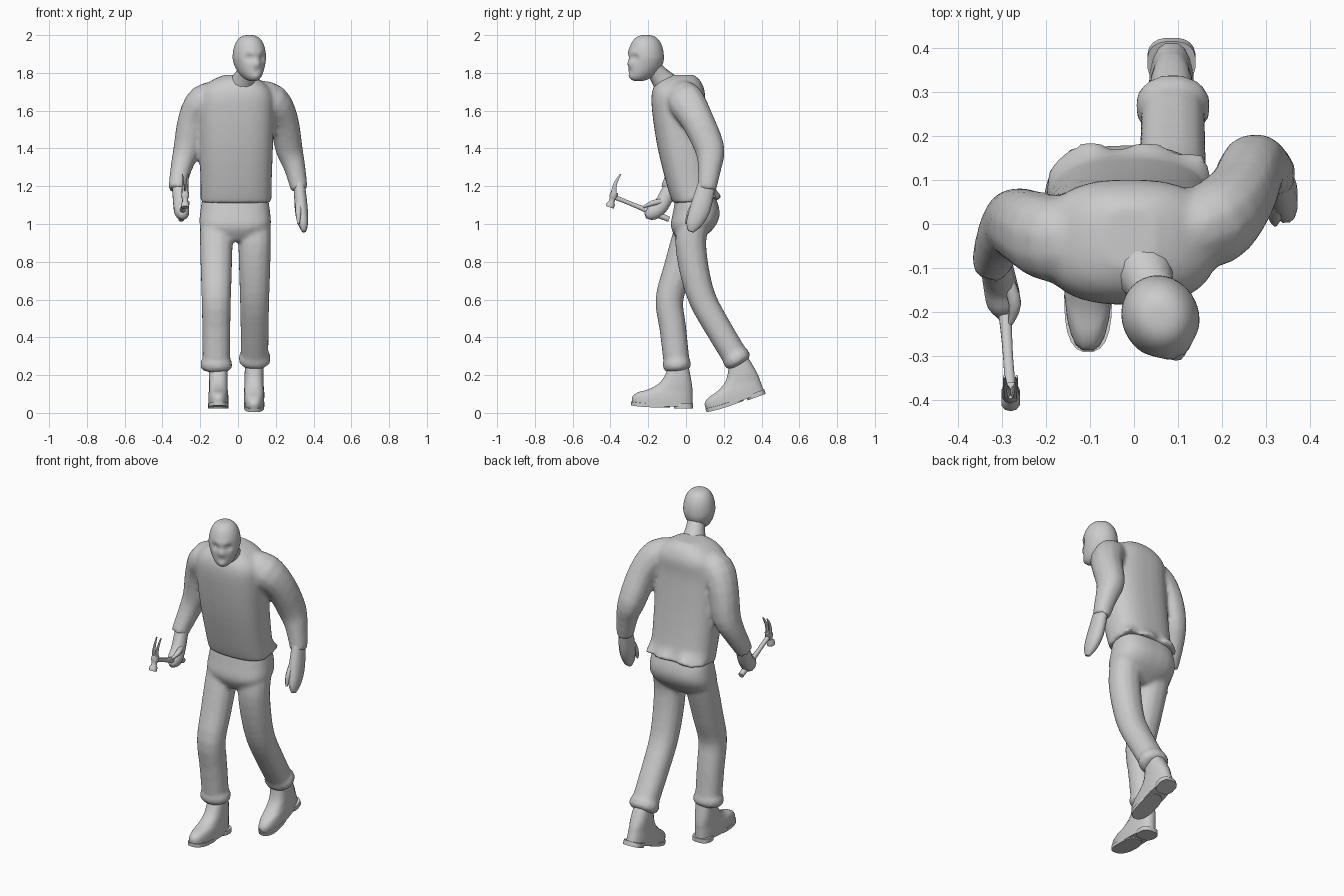
import bpy, bmesh, math
from mathutils import Vector, Matrix

cube = bpy.data.objects.get("Cube")
if cube:
    bpy.data.objects.remove(cube)

grey = bpy.data.materials.new("plain_grey")
grey.use_nodes = True
colour = (0.6, 0.6, 0.6, 1)
grey.diffuse_color = colour
grey.node_tree.nodes["Principled BSDF"].inputs["Base Color"].default_value = colour


def spline(rows, steps):
    """Smooth in-between rows through the given ones."""
    rows = [Vector(row) for row in rows]
    result = []
    for i in range(len(rows) - 1):
        start, end = rows[i], rows[i + 1]
        before = rows[max(i - 1, 0)]
        after = rows[min(i + 2, len(rows) - 1)]
        for k in range(steps):
            t = k / steps
            blend = t * t * (3 - 2 * t)
            leave = (end - before) / 2 * t * (1 - t) ** 2
            arrive = (after - start) / 2 * t * t * (t - 1)
            result.append(start.lerp(end, blend) + leave + arrive)
    return result + [rows[-1]]


def outline(sides, power):
    """Rounded-square outline; power 2 is a plain ellipse."""
    angles = [math.tau * (i + 0.5) / sides for i in range(sides)]
    bulge = lambda c: math.copysign(abs(c) ** (2 / power), c)
    return [(bulge(math.cos(a)), bulge(math.sin(a))) for a in angles]


def skin(bm, rings):
    """Bridge rings of points into a closed shell."""
    loops = [[bm.verts.new(point) for point in ring] for ring in rings]
    faces = [bm.faces.new(loops[0]), bm.faces.new(loops[-1])]
    count = len(loops[0])
    for low, high in zip(loops, loops[1:]):
        for i in range(count):
            j = (i + 1) % count
            faces.append(bm.faces.new((low[i], low[j], high[j], high[i])))
    bmesh.ops.recalc_face_normals(bm, faces=faces)


def stack(bm, levels, centre=0, steps=3, sides=24):
    """Horizontal sections: height, half width, front, back."""
    skin(bm, [[(centre + u * half, (front + back + v * (back - front)) / 2, z)
               for u, v in outline(sides, 2.6)]
              for z, half, front, back in spline(levels, steps)])


def tube(bm, path, depth=1, steps=3, sides=12):
    """Sections square to a path: x, y, z, half width."""
    rows = spline(path, steps)
    points = [row.xyz for row in rows]
    rings = []
    for i, (point, row) in enumerate(zip(points, rows)):
        along = points[min(i + 1, len(points) - 1)] - points[max(i - 1, 0)]
        along.normalize()
        across = Vector((1, 0, 0))
        across = (across - along * across.dot(along)).normalized()
        through = along.cross(across) * depth
        rings.append([point + (across * u + through * v) * row.w
                      for u, v in outline(sides, 2.2)])
    skin(bm, rings)


def finish(name, bm, angle=60, fuse=False):
    mesh = bpy.data.meshes.new(name)
    bm.to_mesh(mesh)
    bm.free()
    mesh.materials.append(grey)
    part = bpy.data.objects.new(name, mesh)
    bpy.context.collection.objects.link(part)
    bpy.ops.object.select_all(action='DESELECT')
    part.select_set(True)
    bpy.context.view_layer.objects.active = part
    bpy.ops.object.shade_smooth_by_angle(angle=math.radians(angle))
    if fuse:  # join overlapping shells into one cloth surface
        remesh = part.modifiers.new("fuse", 'REMESH')
        remesh.mode = 'VOXEL'
        remesh.voxel_size = 0.012
        remesh.use_smooth_shade = True
        soften = part.modifiers.new("soften", 'SMOOTH')
        soften.iterations = 6


# Jacket torso with a loose, rucked hem that rides up at the back
bm = bmesh.new()
stack(bm, [(1.11, .19, -.07, .18), (1.2, .188, -.1, .15), (1.4, .195, -.15, .12),
           (1.6, .2, -.18, .1), (1.7, .19, -.18, .1), (1.76, .13, -.15, .075),
           (1.79, .06, -.1, .04)], centre=-.01, sides=32)
for v in bm.verts:
    x, y, z = v.co
    loose = max(0, 1.2 - z) / .09 * max(0, y) / .18
    v.co.z += loose * (.03 + .012 * math.sin(x * 50))
    v.co.y += loose * (.012 * math.sin(x * 45) + 1.2 * x * x)

# Sleeves: same lengths and widths, different swing
sleeve = [(.08, 1.69, .07), (.18, 1.65, .09), (.24, 1.55, .08),
          (.27, 1.4, .073), (.3, 1.3, .058), (.325, 1.18, .045)]
for side, swing in ((-1, (-.04, -.035, -.01, 0, -.03, -.09)),
                    (1, (-.03, 0, .06, .125, .125, .11))):
    tube(bm, [(side * x, y, z, r) for (x, z, r), y in zip(sleeve, swing)], 1.1)
finish("jacket", bm, fuse=True)

# Trousers: seat, legs and turned cuffs
bm = bmesh.new()
stack(bm, [(1.16, .17, -.05, .15), (1.06, .186, -.07, .18),
           (.98, .18, -.08, .15), (.91, .07, -.04, .07)], centre=-.015)
heights = (1, .9, .75, .6, .45)
widths = (.088, .088, .084, .079, .076, .074)
for x, ankle, stride in ((-.115, .27, (.03, 0, -.045, -.088, -.07, -.05)),
                         (.088, .3, (.04, .025, .045, .088, .17, .26))):
    rows = [Vector((x, y, z, r))
            for y, z, r in zip(stride, heights + (ankle,), widths)]
    tube(bm, rows, .95)
    end = rows[-1].xyz
    along = (end - rows[-2].xyz).normalized()
    tube(bm, [(*(end + along * step), r) for step, r in
              ((-.02, .07), (0, .086), (.03, .086), (.05, .065))], .88, steps=1)
finish("trousers", bm, fuse=True)

# Shoes: upper, sole and heel, measured from the heel's back edge
for name, place, tilt in (("right_shoe", (-.104, .035, .024), 0),
                          ("left_shoe", (.085, .42, .1), 20)):
    bm = bmesh.new()
    stack(bm, [(.01, .053, -.32, 0), (.05, .054, -.322, 0), (.08, .052, -.29, 0),
               (.1, .05, -.235, 0), (.14, .05, -.17, -.005), (.22, .048, -.125, -.02)],
          sides=20)
    for half, front, back, bottom in ((.055, -.326, -.12, .005), (.055, -.1, .003, 0)):
        stack(bm, [(z, half, front, back) for z in (bottom, .025)], steps=1, sides=20)
    for v in bm.verts:  # the toe springs up a little and narrows
        toe = max(0, -v.co.y - .2) / .12
        v.co.z += .01 * toe * toe
        v.co.x *= 1 - .08 * toe
    turn = Matrix.Rotation(math.radians(tilt), 4, 'X')
    bm.transform(Matrix.Translation(place) @ turn)
    finish(name, bm, angle=45)

# Head: full oval skull, jaw drawn forward, soft face bumps, turned to its left
bm = bmesh.new()
bmesh.ops.create_uvsphere(bm, u_segments=40, v_segments=30, radius=1)
bumps = [(0, -.23, .16, .012), (.036, .02, .14, -.018), (.02, .22, .17, .007),
         (0, -.56, .12, -.006), (0, -.78, .15, .006)]  # nose, eyes, brow, mouth, chin
for v in bm.verts:
    x, y, z = v.co
    full = max(math.hypot(x, y), .1) ** (-.3 if z > 0 else -.2)
    jaw = max(0, -z)
    v.co = (x * full * .087 * (1 - .2 * jaw), y * full * .096 - .045 * jaw * jaw, z * .122)
    if y < 0:
        for across, height, size, push in bumps:
            spread = ((abs(v.co.x) - across) / .122) ** 2 + (z - height) ** 2
            v.co.y -= push * math.exp(-spread / size ** 2)
turn = Matrix.Rotation(math.radians(25), 4, 'Z')
bm.transform(Matrix.Translation((.06, -.211, 1.878)) @ turn)
finish("head", bm, angle=80)

# Neck sinking into the collar
bm = bmesh.new()
tube(bm, [(.06, -.19, 1.85, .048), (.04, -.145, 1.79, .052), (.01, -.08, 1.71, .08)])
finish("neck", bm, angle=80)

# Left hand hangs open, right hand is a fist; both have a thumb
bm = bmesh.new()
tube(bm, [(.325, .11, 1.21, .03), (.335, .075, 1.08, .035),
          (.345, .04, 1, .026), (.35, .025, .96, .01)], 1.6)
tube(bm, [(.325, .06, 1.12, .02), (.32, .02, 1.06, .016), (.32, 0, 1, .006)], sides=8)
finish("left_hand", bm)
bm = bmesh.new()
tube(bm, [(-.315, -.08, 1.2, .035), (-.305, -.13, 1.1, .038),
          (-.295, -.18, 1.06, .038), (-.29, -.215, 1.045, .015)], 1.1)
tube(bm, [(-.285, -.13, 1.12, .015), (-.27, -.18, 1.11, .015),
          (-.28, -.225, 1.09, .006)], sides=8)
finish("right_hand", bm)

# Hammer handle tapering from the butt to the head
butt, eye = Vector((-.3, -.09, 1.025)), Vector((-.28, -.385, 1.145))
bm = bmesh.new()
radii = (.015, .018, .014, .012, .014)
tube(bm, [(*butt.lerp(eye, i / 4), r) for i, r in enumerate(radii)], sides=8)
finish("hammer_handle", bm)

# Hammer head: striking face, neck, socket and two curved claws
bm = bmesh.new()
up = Vector((0, .33, 1)).normalized()
tube(bm, [(*(eye + up * step), r) for step, r in
          ((-.06, .022), (-.04, .022), (-.03, .015), (-.01, .016), (0, .022), (.025, .02))],
     steps=1, sides=10)
for side in (-1, 1):
    claw = []
    for i in range(6):
        t = i / 5
        bow = Vector((side * (.008 + .006 * t), -.012 * math.sin(math.pi * t), 0))
        claw.append((*(eye + up * (.01 + .115 * t) + bow), .011 - .008 * t))
    tube(bm, claw, 1.5, steps=1, sides=8)
finish("hammer_head", bm, angle=40)
